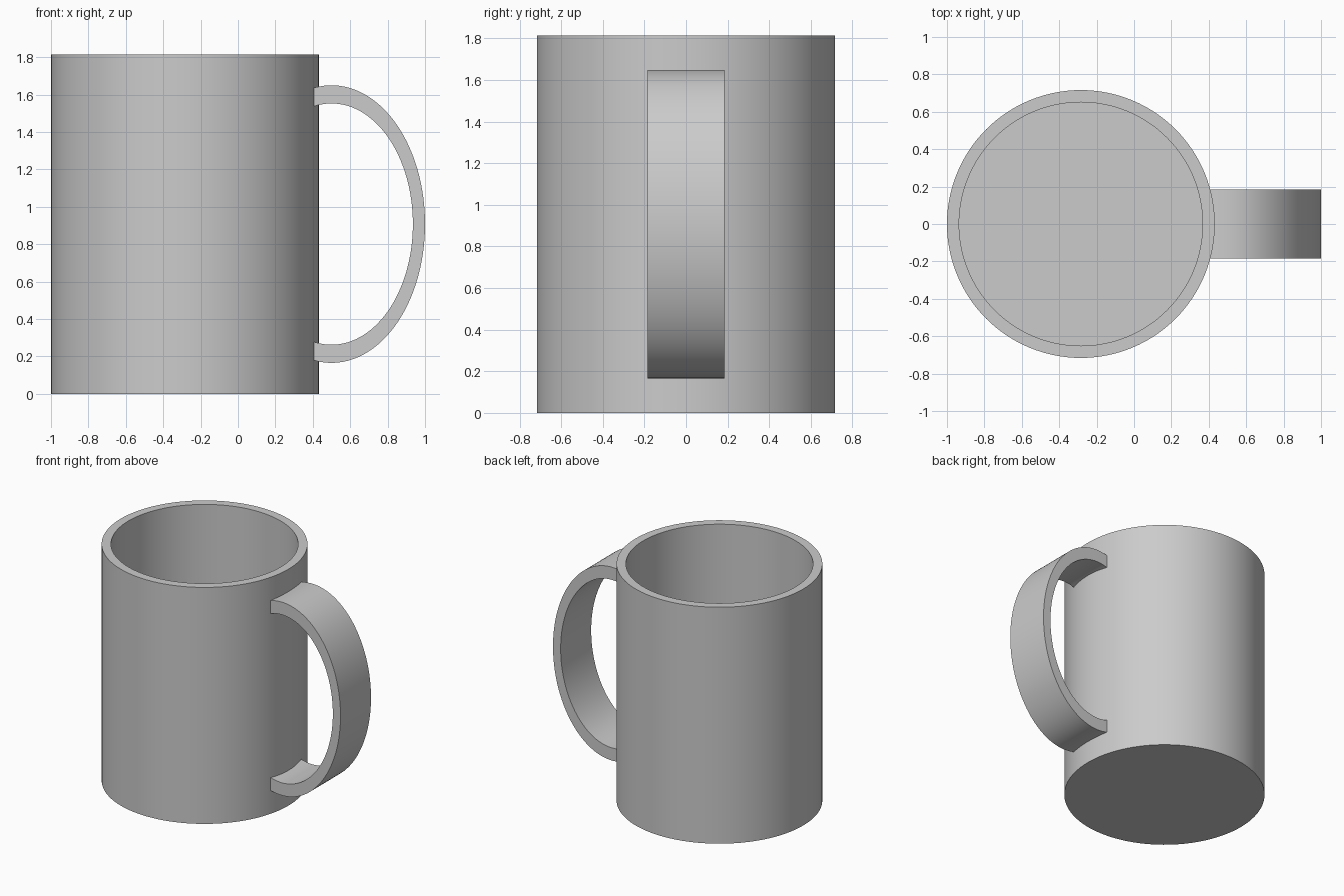
import bpy, bmesh, math

if "Cube" in bpy.data.objects:
    bpy.data.objects.remove(bpy.data.objects["Cube"], do_unlink=True)

CENTRE_X, RADIUS, HEIGHT, WALL = -0.284, 0.716, 1.815, 0.065
SIDES = 128

grey = bpy.data.materials.new("light grey")
grey.use_nodes = True
grey.diffuse_color = (0.6, 0.6, 0.6, 1)
grey.node_tree.nodes["Principled BSDF"].inputs["Base Color"].default_value = (0.6, 0.6, 0.6, 1)


def finish(bm, name, location):
    """Turn a bmesh into a smooth shaded object with sharp rims."""
    bmesh.ops.recalc_face_normals(bm, faces=bm.faces)
    mesh = bpy.data.meshes.new(name)
    bm.to_mesh(mesh)
    bm.free()
    mesh.materials.append(grey)
    obj = bpy.data.objects.new(name, mesh)
    bpy.context.collection.objects.link(obj)
    obj.location = location
    bpy.ops.object.select_all(action="DESELECT")
    obj.select_set(True)
    bpy.context.view_layer.objects.active = obj
    bpy.ops.object.shade_smooth_by_angle(angle=math.radians(30))
    return obj


# Cup: rings stacked from the base, up the outside, over the rim, down to the floor
bm = bmesh.new()
inner = RADIUS - WALL
rings = []
for r, z in [(RADIUS, 0), (RADIUS, HEIGHT), (inner, HEIGHT), (inner, WALL)]:
    angles = [math.tau * i / SIDES for i in range(SIDES)]
    rings.append([bm.verts.new((r * math.cos(a), r * math.sin(a), z)) for a in angles])
for low, high in zip(rings, rings[1:]):
    for i in range(SIDES):
        j = (i + 1) % SIDES
        bm.faces.new((low[i], low[j], high[j], high[i]))
bm.faces.new(rings[0])
bm.faces.new(rings[-1])
finish(bm, "cup", (CENTRE_X, 0, 0))

# Handle: flat elliptical band whose ends are buried in the cup wall
bm = bmesh.new()
END_X, HALF_WIDTH, STEPS = -0.11, 0.185, 72


def arc(rx, rz):
    limit = math.acos(END_X / rx)
    angles = [limit * (2 * i / STEPS - 1) for i in range(STEPS + 1)]
    return [(rx * math.cos(a), rz * math.sin(a)) for a in angles]


sections = []
for (ox, oz), (ix, iz) in zip(arc(0.5, 0.742), arc(0.435, 0.645)):
    corners = [(ox, -HALF_WIDTH, oz), (ox, HALF_WIDTH, oz),
               (ix, HALF_WIDTH, iz), (ix, -HALF_WIDTH, iz)]
    sections.append([bm.verts.new(c) for c in corners])
for a, b in zip(sections, sections[1:]):
    for i in range(4):
        j = (i + 1) % 4
        bm.faces.new((a[i], a[j], b[j], b[i]))
bm.faces.new(sections[0])
bm.faces.new(sections[-1])
finish(bm, "handle", (0.5, 0, HEIGHT / 2))
